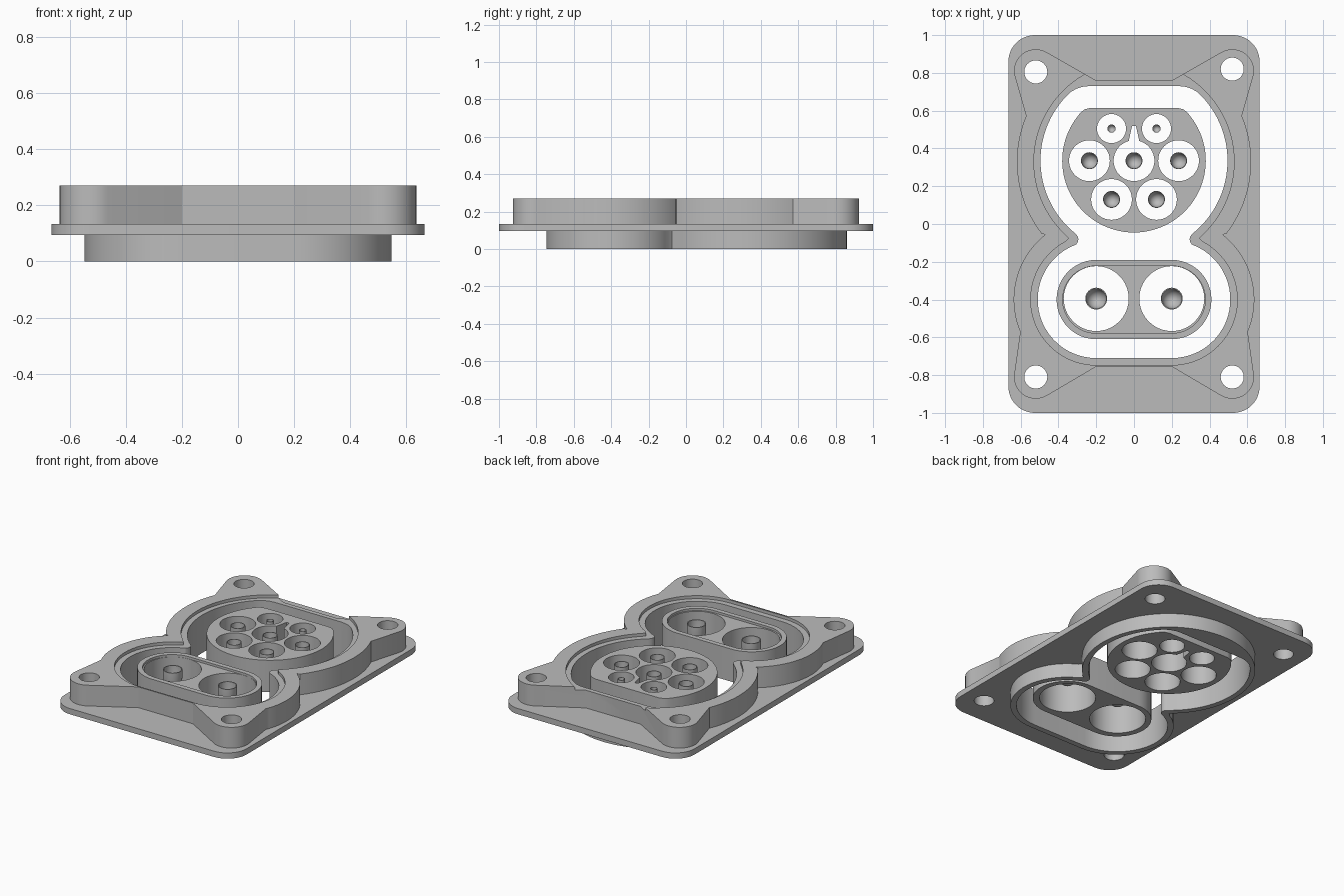
import bpy, bmesh
from math import cos, sin, radians, pi

cube = bpy.data.objects.get("Cube")
if cube:
    bpy.data.objects.remove(cube, do_unlink=True)

grey = bpy.data.materials.new("plain grey")
grey.use_nodes = True
grey.diffuse_color = (0.5, 0.5, 0.5, 1)
grey.node_tree.nodes["Principled BSDF"].inputs["Base Color"].default_value = (0.5, 0.5, 0.5, 1)


def arc(cx, cy, r, a0, a1, n=24):
    """Points on an arc, angles in degrees."""
    steps = [radians(a0 + (a1 - a0) * i / n) for i in range(n + 1)]
    return [(cx + r * cos(a), cy + r * sin(a)) for a in steps]


def circle(cx, cy, r, n=40):
    return arc(cx, cy, r, 0, 360, n)[:-1]


def mirrored(half):
    """Close a right-hand outline with its copy across x = 0."""
    return half + [(-x, y) for x, y in reversed(half)]


def finish(name, bm):
    bmesh.ops.remove_doubles(bm, verts=bm.verts, dist=0.0001)
    bmesh.ops.recalc_face_normals(bm, faces=bm.faces)
    mesh = bpy.data.meshes.new(name)
    bm.to_mesh(mesh)
    bm.free()
    mesh.materials.clear()
    mesh.materials.append(grey)
    ob = bpy.data.objects.new(name, mesh)
    bpy.context.collection.objects.link(ob)
    return ob


def slab(name, z0, z1, outlines):
    """Extrude a flat outline, later outlines being holes, from z0 to z1."""
    curve = bpy.data.curves.new(name + "_profile", "CURVE")
    curve.dimensions = "2D"
    curve.fill_mode = "BOTH"
    curve.extrude = (z1 - z0) / 2
    for pts in outlines:
        spline = curve.splines.new("POLY")
        spline.points.add(len(pts) - 1)
        for p, (x, y) in zip(spline.points, pts):
            p.co = (x, y, 0, 1)
        spline.use_cyclic_u = True
    tmp = bpy.data.objects.new(name + "_profile", curve)
    bpy.context.collection.objects.link(tmp)
    deps = bpy.context.evaluated_depsgraph_get()
    mesh = bpy.data.meshes.new_from_object(tmp.evaluated_get(deps))
    bm = bmesh.new()
    bm.from_mesh(mesh)
    bmesh.ops.translate(bm, verts=bm.verts, vec=(0, 0, (z0 + z1) / 2))
    bpy.data.objects.remove(tmp, do_unlink=True)
    bpy.data.curves.remove(curve)
    bpy.data.meshes.remove(mesh)
    return finish(name, bm)


def pin(name, x, y, r, top=0.25, length=0.05, n=24):
    """Hollow pin, open at the top with a domed bottom."""
    wall = 0.9
    outer = [(r * cos(a), top - length - r * sin(a)) for a in [pi / 2 * i / 6 for i in range(7)]]
    inner = [(px * wall, pz + 0.004) for px, pz in reversed(outer)]
    profile = [(0, outer[-1][1])] + outer[-2::-1] + [(r, top), (r * wall, top)] + inner[::-1][:-1] + [(0, inner[0][1])]
    bm = bmesh.new()
    verts = [bm.verts.new((x + px, y, pz)) for px, pz in profile]
    edges = [bm.edges.new(pair) for pair in zip(verts, verts[1:])]
    bmesh.ops.spin(bm, geom=verts + edges, cent=(x, y, 0), axis=(0, 0, 1),
                   angle=2 * pi, steps=n, use_duplicate=False)
    return finish(name, bm)


def stadium(r):
    return mirrored(arc(0.2, -0.4, r, -90, 90))


# Outlines of the double opening
opening = mirrored(arc(0.2, -0.4, 0.31, -90, 70) + [(0.297, -0.095), (0.294, -0.08), (0.298, -0.065)]
                   + arc(0, 0.335, 0.495, -51, 47, 30) + [(0.305, 0.716), (0.275, 0.726), (0.24, 0.73)])
sleeve_outline = mirrored(arc(0.2, -0.4, 0.347, -90, 62) + [(0.345, -0.076)]
                          + arc(0, 0.33, 0.53, -46, 89, 40))

# Outline of the raised frame with four corner bosses
frame_outline = mirrored([(0.2, -0.755)] + arc(0.52, -0.81, 0.115, -120, 10, 16)
                         + arc(0.2, -0.4, 0.437, -23, 52)
                         + arc(0, 0.33, 0.62, -38, 23)
                         + arc(0.52, 0.81, 0.115, -10, 120, 16) + [(0.2, 0.76)])

plate_outline = mirrored(arc(0.525, -0.86, 0.14, -90, 0, 12) + arc(0.525, 0.86, 0.14, 0, 90, 12))
screws = [circle(x, y, 0.061) for x, y in
          [(-0.52, 0.805), (0.52, 0.82), (-0.52, -0.81), (0.52, -0.81)]]

# Mounting plate, skirt below it and frame above it
slab("mounting_plate", 0.095, 0.133, [plate_outline, opening] + screws)
slab("skirt", 0, 0.095, [sleeve_outline, opening])
frame = slab("raised_frame", 0.133, 0.27, [frame_outline, opening] + screws)

# Shallow step around the inner edge of the frame
cutter = slab("step_cutter", 0.25, 0.3, [sleeve_outline])
cutter.hide_render = True
mod = frame.modifiers.new("step", "BOOLEAN")
mod.operation = "DIFFERENCE"
mod.solver = "EXACT"
mod.object = cutter
bpy.context.view_layer.update()
cut_mesh = bpy.data.meshes.new_from_object(frame.evaluated_get(bpy.context.evaluated_depsgraph_get()))
frame.modifiers.clear()
frame.data = cut_mesh
bpy.data.objects.remove(cutter, do_unlink=True)

# Upper socket: flat-topped round block with seven holes and a key slot
socket_outline = mirrored(arc(0, 0.335, 0.38, -89, 38, 36) + [(0.283, 0.59), (0.262, 0.607), (0.23, 0.615)])
keyed_hole = arc(0, 0.335, 0.108, 105, 435, 40) + [(0.01, 0.52), (-0.01, 0.52)]
medium = [(-0.236, 0.335), (0.236, 0.335), (-0.119, 0.13), (0.119, 0.13)]
small = [(-0.119, 0.505), (0.119, 0.505)]
slab("upper_socket", 0.05, 0.26, [socket_outline, keyed_hole]
     + [circle(x, y, 0.108) for x, y in medium] + [circle(x, y, 0.077) for x, y in small])

# Lower socket: stadium block with a raised rim and two large holes
large = [(-0.2, -0.395), (0.2, -0.395)]
slab("lower_socket_rim", 0.05, 0.265, [stadium(0.21), stadium(0.178)])
slab("lower_socket", 0.05, 0.25, [stadium(0.178)] + [circle(x, y, 0.172) for x, y in large])

# Contact pins
for label, spots, r in [("medium", medium + [(0, 0.335)], 0.045),
                        ("small", small, 0.022), ("large", large, 0.058)]:
    for i, (x, y) in enumerate(spots):
        pin(f"{label}_pin_{i + 1}", x, y, r)

# Smooth the curved walls, keep the edges sharp
bpy.ops.object.select_all(action="DESELECT")
for ob in bpy.context.collection.objects:
    if ob.type == "MESH" and grey.name in ob.data.materials:
        ob.select_set(True)
        bpy.context.view_layer.objects.active = ob
bpy.ops.object.shade_smooth_by_angle(angle=radians(30))
